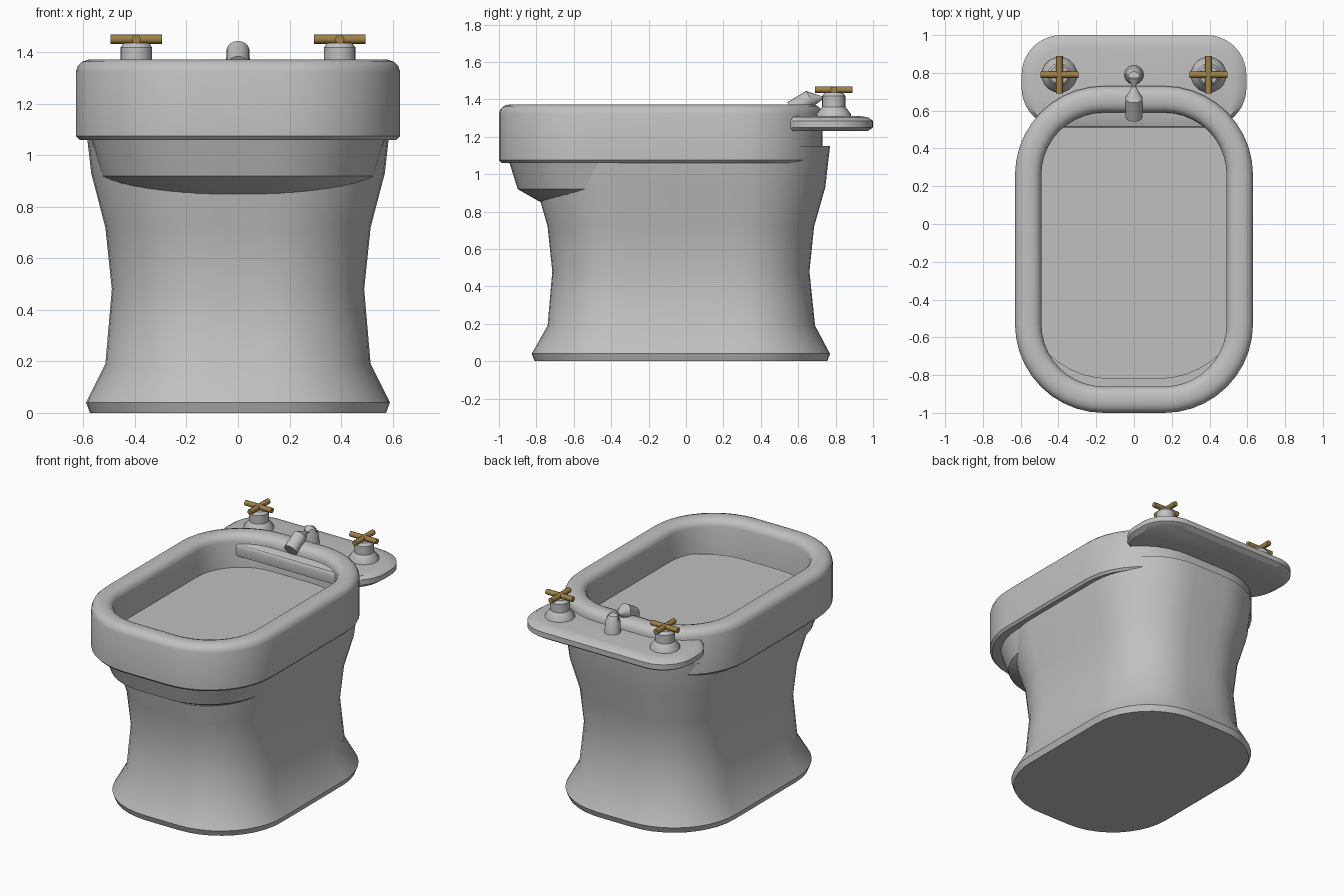
import bpy, bmesh, math
from mathutils import Vector, Matrix

if "Cube" in bpy.data.objects:
    bpy.data.objects.remove(bpy.data.objects["Cube"], do_unlink=True)


def material(name, rgb):
    m = bpy.data.materials.new(name)
    m.use_nodes = True
    m.diffuse_color = (*rgb, 1)
    m.node_tree.nodes["Principled BSDF"].inputs["Base Color"].default_value = (*rgb, 1)
    return m


PORCELAIN = material("grey porcelain", (0.53, 0.53, 0.53))
BRASS = material("brass", (0.35, 0.22, 0.065))


def rounded_rect(hx, y0, y1, r, z, n=10):
    """Loop of points round a rectangle with arc corners."""
    pts = []
    corners = [(hx - r, y1 - r), (r - hx, y1 - r), (r - hx, y0 + r), (hx - r, y0 + r)]
    for k, (cx, cy) in enumerate(corners):
        for i in range(n + 1):
            a = math.pi / 2 * (k + i / n)
            pts.append(Vector((cx + r * math.cos(a), cy + r * math.sin(a), z)))
    return pts


def circle(centre, r, axis=(0, 0, 1), n=20):
    rot = Vector((0, 0, 1)).rotation_difference(Vector(axis))
    return [Vector(centre) + rot @ Vector((r * math.cos(t), r * math.sin(t), 0))
            for t in (2 * math.pi * i / n for i in range(n))]


def loft(name, loops, mat, closed=False, angle=32):
    """Skin a stack of loops, capped at the ends or joined into a ring."""
    bm = bmesh.new()
    rings = [[bm.verts.new(p) for p in loop] for loop in loops]
    pairs = list(zip(rings, rings[1:]))
    if closed:
        pairs.append((rings[-1], rings[0]))
    else:
        bm.faces.new(rings[0])
        bm.faces.new(rings[-1])
    for a, b in pairs:
        for i in range(len(a)):
            j = (i + 1) % len(a)
            bm.faces.new((a[i], a[j], b[j], b[i]))
    bmesh.ops.recalc_face_normals(bm, faces=bm.faces)
    me = bpy.data.meshes.new(name)
    bm.to_mesh(me)
    bm.free()
    ob = bpy.data.objects.new(name, me)
    bpy.context.collection.objects.link(ob)
    me.materials.append(mat)
    bpy.ops.object.select_all(action='DESELECT')
    ob.select_set(True)
    bpy.context.view_layer.objects.active = ob
    bpy.ops.object.shade_smooth_by_angle(angle=math.radians(angle))
    return ob


# Waisted pedestal, its flat top forms the basin floor: z, half width, front, back
pedestal = [(0, .575, -.81, .755), (.04, .59, -.825, .77), (.19, .515, -.74, .69),
            (.48, .49, -.715, .66), (.72, .515, -.74, .685), (.93, .57, -.80, .745),
            (1.15, .595, -.82, .77)]
loft("pedestal", [rounded_rect(h, a, b, .45 * h / .575, z) for z, h, a, b in pedestal],
     PORCELAIN)

# Bowl bulging out under the rim at the front
bowl = [(.80, .38, -.69, .30, .30), (.92, .53, -.90, .45, .42), (1.08, .575, -.95, .5, .45)]
loft("bowl_underside", [rounded_rect(h, a, b, r, z) for z, h, a, b, r in bowl], PORCELAIN)

# Rim: a rounded section carried round the seat outline (inset, height)
section = [(.015, 1.06), (0, 1.075), (0, 1.325), (.008, 1.348), (.025, 1.364), (.05, 1.372),
           (.09, 1.372), (.115, 1.364), (.132, 1.348), (.14, 1.325), (.14, 1.06)]
loft("rim", [rounded_rect(.63 - d, -1 + d, .73 - d, .47 - d, z) for d, z in section],
     PORCELAIN, closed=True)

# Tap shelf at the back, with eased edges
shelf = [(.03, 1.23), (0, 1.25), (0, 1.285), (.03, 1.305), (.07, 1.31)]
loft("tap_shelf", [rounded_rect(.595 - d, .51 + d * .1, 1 - d, .21 - d * .6, z)
                   for d, z in shelf], PORCELAIN)

# Spout: upright stem, pinched neck and angled nozzle
down = Vector((0, -.857, -.514))
start = Vector((0, .665, 1.406))
loft("spout_stem", [circle((0, .79, 1.30), .052), circle((0, .785, 1.385), .045),
                    circle((0, .775, 1.42), .032), circle((0, .765, 1.43), .012)], PORCELAIN)
loft("spout_neck", [circle((0, .79, 1.40), .044, down), circle((0, .73, 1.41), .008, down),
                    circle(start, .045, down)], PORCELAIN)
loft("spout_nozzle", [circle(start, .045, down), circle(start + down * .117, .045, down)],
     PORCELAIN)

# Taps: flared base and a brass cross handle on each side
tap = [(1.30, .095), (1.322, .092), (1.36, .062), (1.418, .062), (1.437, .048)]
for side, x in (("left", .395), ("right", -.395)):
    loft(side + "_tap_base", [circle((x, .79, z), r) for z, r in tap], PORCELAIN)
    for label, axis in (("cross", Vector((1, 0, 0))), ("long", Vector((0, 1, 0)))):
        mid = Vector((x, .79, 1.451))
        loft(f"{side}_tap_{label}_bar",
             [circle(mid + axis * t, .018, axis, 8) for t in (-.1, .1)], BRASS, angle=50)
